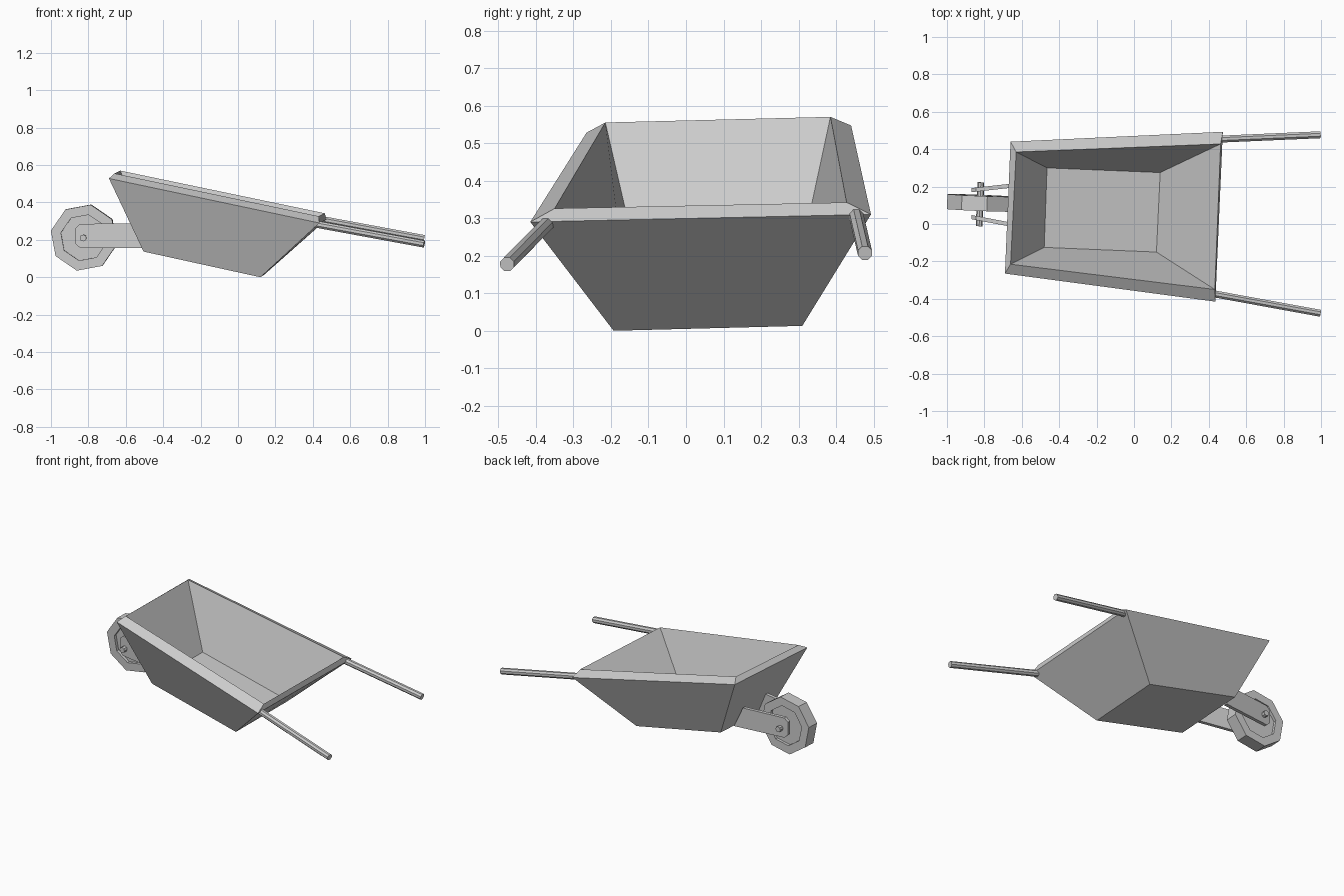
import bpy, bmesh
from math import sin, cos, pi, radians
from mathutils import Vector

if "Cube" in bpy.data.objects:
    bpy.data.objects.remove(bpy.data.objects["Cube"])


def loft(name, rings):
    """Skin a series of equal-length rings and cap both ends."""
    bm = bmesh.new()
    vs = [[bm.verts.new(p) for p in ring] for ring in rings]
    n = len(vs[0])
    for a, b in zip(vs, vs[1:]):
        for i in range(n):
            j = (i + 1) % n
            bm.faces.new((a[i], a[j], b[j], b[i]))
    bm.faces.new(vs[0][::-1])
    bm.faces.new(vs[-1])
    bmesh.ops.recalc_face_normals(bm, faces=bm.faces)
    mesh = bpy.data.meshes.new(name)
    bm.to_mesh(mesh)
    bm.free()
    obj = bpy.data.objects.new(name, mesh)
    bpy.context.collection.objects.link(obj)
    return obj


def ring(centre, axis, radius, sides, start=0.0):
    """Regular polygon around a centre, perpendicular to axis."""
    axis = Vector(axis).normalized()
    up = Vector((0, 0, 1))
    u = axis.cross(up).normalized()
    w = u.cross(axis)
    return [Vector(centre) + radius * (u * cos(a) + w * sin(a))
            for a in (start + 2 * pi * i / sides for i in range(sides))]


def rod(name, a, b, radius, sides, start=0.0):
    d = Vector(b) - Vector(a)
    return loft(name, [ring(a, d, radius, sides, start), ring(b, d, radius, sides, start)])


# Tray: outer floor, outer rim, inner rim, inner floor
loft("tray", [
    [(-0.505, -0.165, 0.137), (0.12, -0.193, 0.0), (0.14, 0.31, 0.013), (-0.485, 0.335, 0.148)],
    [(-0.69, -0.265, 0.528), (0.435, -0.415, 0.29), (0.475, 0.493, 0.31), (-0.66, 0.44, 0.547)],
    [(-0.66, -0.215, 0.555), (0.432, -0.35, 0.326), (0.463, 0.428, 0.342), (-0.63, 0.385, 0.57)],
    [(-0.48, -0.125, 0.165), (0.12, -0.15, 0.034), (0.14, 0.275, 0.045), (-0.465, 0.30, 0.175)],
])

# Handles
rod("front_handle", (0.42, -0.372, 0.283), (0.995, -0.477, 0.177), 0.02, 8, pi / 8)
rod("back_handle", (0.44, 0.453, 0.310), (0.995, 0.477, 0.207), 0.02, 8, pi / 8)

# Wheel with recessed hubs, and axle
hub = Vector((-0.823, 0.113, 0.212))
axis = Vector((0.04, 1, 0.02)).normalized()
profile = [(0.02, -0.022), (0.125, -0.022), (0.125, -0.04), (0.18, -0.04),
           (0.18, 0.04), (0.125, 0.04), (0.125, 0.022), (0.02, 0.022)]
loft("wheel", [ring(hub + axis * t, axis, r, 8, radians(78)) for r, t in profile])
rod("axle", hub - axis * 0.125, hub + axis * 0.11, 0.018, 8)

# Fork arms, splayed out towards the tray
arm = [(-0.87, 0.18), (-0.845, 0.157), (-0.508, 0.157), (-0.568, 0.288),
       (-0.845, 0.285), (-0.87, 0.262)]
for name, y0, slope in (("front_fork_arm", 0.037, -0.19), ("back_fork_arm", 0.181, 0.11)):
    loft(name, [[(x, y0 + slope * (x + 0.87) + t, z) for x, z in arm] for t in (-0.011, 0.011)])
